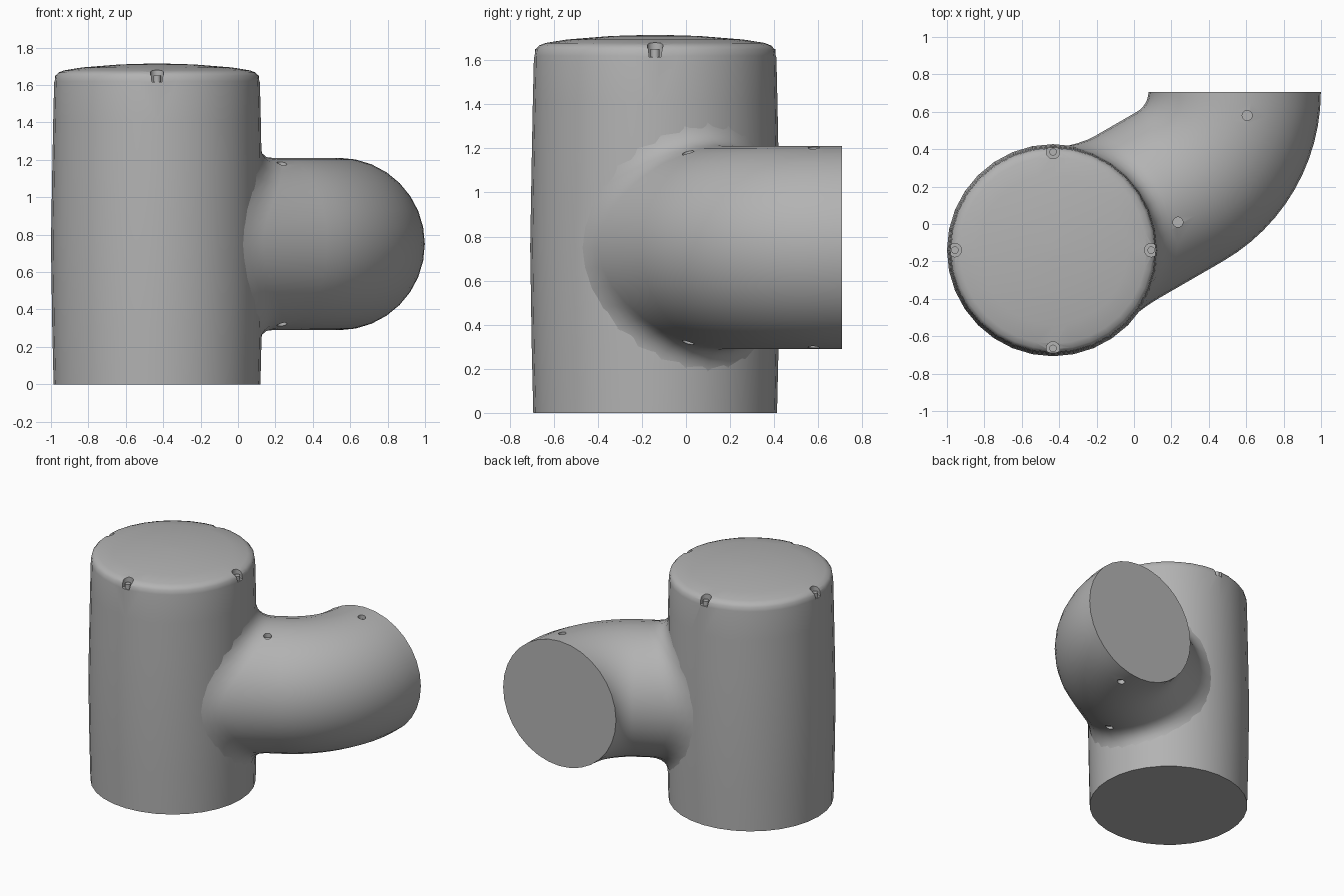
import bpy, bmesh, math
from mathutils import Vector, Matrix

cube = bpy.data.objects.get("Cube")
if cube:
    bpy.data.objects.remove(cube, do_unlink=True)

grey = bpy.data.materials.new("plain_grey")
grey.use_nodes = True
colour = (0.45, 0.45, 0.45, 1)
grey.diffuse_color = colour
grey.node_tree.nodes["Principled BSDF"].inputs["Base Color"].default_value = colour

SEG = 32
AXIS = Vector((-0.433, -0.14, 0))      # centre line of the upright body


def finish(name, bm):
    bmesh.ops.recalc_face_normals(bm, faces=bm.faces)
    mesh = bpy.data.meshes.new(name)
    bm.to_mesh(mesh)
    bm.free()
    mesh.materials.append(grey)
    obj = bpy.data.objects.new(name, mesh)
    bpy.context.collection.objects.link(obj)
    return obj


def skin(name, rings):
    """Join rings of points into a closed tube."""
    bm = bmesh.new()
    rows = [[bm.verts.new(p) for p in ring] for ring in rings]
    for a, b in zip(rows, rows[1:]):
        for i in range(len(a)):
            j = (i + 1) % len(a)
            bm.faces.new((a[i], a[j], b[j], b[i]))
    bm.faces.new(rows[0])
    bm.faces.new(rows[-1])
    return finish(name, bm)


def pegs(name, places, radius, depth):
    """Short upright cylinders centred on the given places."""
    bm = bmesh.new()
    for p in places:
        bmesh.ops.create_cone(bm, cap_ends=True, segments=16, radius1=radius,
                              radius2=radius, depth=depth, matrix=Matrix.Translation(p))
    return finish(name, bm)


def cut(obj, cutter):
    mod = obj.modifiers.new("cut", 'BOOLEAN')
    mod.operation, mod.solver, mod.object = 'DIFFERENCE', 'EXACT', cutter
    bpy.context.view_layer.objects.active = obj
    bpy.ops.object.modifier_apply(modifier=mod.name)
    bpy.data.objects.remove(cutter, do_unlink=True)


def smooth(obj, angle=35):
    bpy.ops.object.select_all(action='DESELECT')
    obj.select_set(True)
    bpy.context.view_layer.objects.active = obj
    bpy.ops.object.shade_smooth_by_angle(angle=math.radians(angle))


angles = [2 * math.pi * i / SEG for i in range(SEG)]

# Upright body: slightly barrelled, with a rounded shoulder and domed lid
profile = [(0.553, 0), (0.56, 0.3), (0.567, 0.75), (0.56, 1.15), (0.555, 1.41),
           (0.55, 1.62), (0.545, 1.65), (0.53, 1.667), (0.5, 1.678),
           (0.4, 1.694), (0.2, 1.71), (0.03, 1.715)]
body = skin("upright_body", [[AXIS + Vector((r * math.cos(t), r * math.sin(t), z))
                              for t in angles] for r, z in profile])

# Four screw notches around the lid edge
spots = [AXIS + Vector((math.cos(k * math.pi / 2), math.sin(k * math.pi / 2), 0)) * 0.525
         for k in range(4)]
cut(body, pegs("notch_cutter", [p + Vector((0, 0, 1.67)) for p in spots], 0.036, 0.11))
smooth(body)
smooth(pegs("lid_screws", [p + Vector((0, 0, 1.63)) for p in spots], 0.02, 0.04))

# Side branch: fillet against the body, short straight, then a bend to the back
RAD, BEND, FIL, MID = 0.461, 0.585, 0.13, 0.75
START = -math.pi / 3
across = Vector((math.cos(START), math.sin(START), 0))
along = Vector((-across.y, across.x, 0))
pivot = Vector((0.538 - BEND, 0.707, 0))
offset = (pivot - AXIS).dot(across) + BEND


def surface_depth(s):
    return math.sqrt(max(0.555 ** 2 - s * s, 0))


def local(depth, s, v):
    return AXIS + along * depth + across * s + Vector((0, 0, MID + v))


def fillet_point(t, u):
    c, v = math.cos(t), math.sin(t)
    s = offset + RAD * c
    wide = max(-0.55, min(0.55, offset + (RAD + FIL) * c))
    foot = local(surface_depth(wide) - 0.003, wide, (RAD + FIL) * v)
    corner = local(surface_depth(s), s, RAD * v)
    top = local(surface_depth(s) + FIL, s, RAD * v)
    return foot * (1 - u) ** 2 + corner * 2 * u * (1 - u) + top * u * u


rings = [[local(0, 0.7 * (offset + RAD * math.cos(t)), 0.9 * RAD * math.sin(t)) for t in angles]]
rings += [[fillet_point(t, k / 6) for t in angles] for k in range(7)]
for k in range(13):
    a = START * (1 - k / 12)
    out = Vector((math.cos(a), math.sin(a), 0))
    rings.append([pivot + out * (BEND + RAD * math.cos(t)) + Vector((0, 0, MID + RAD * math.sin(t)))
                  for t in angles])
branch = skin("side_branch", rings)

# Small bolt holes above and below the branch
holes = [Vector((x, y, MID + side * h)) for x, y, h in ((0.235, 0.01, 0.44), (0.605, 0.58, 0.455))
         for side in (1, -1)]
cut(branch, pegs("hole_cutter", holes, 0.027, 0.06))
smooth(branch)
